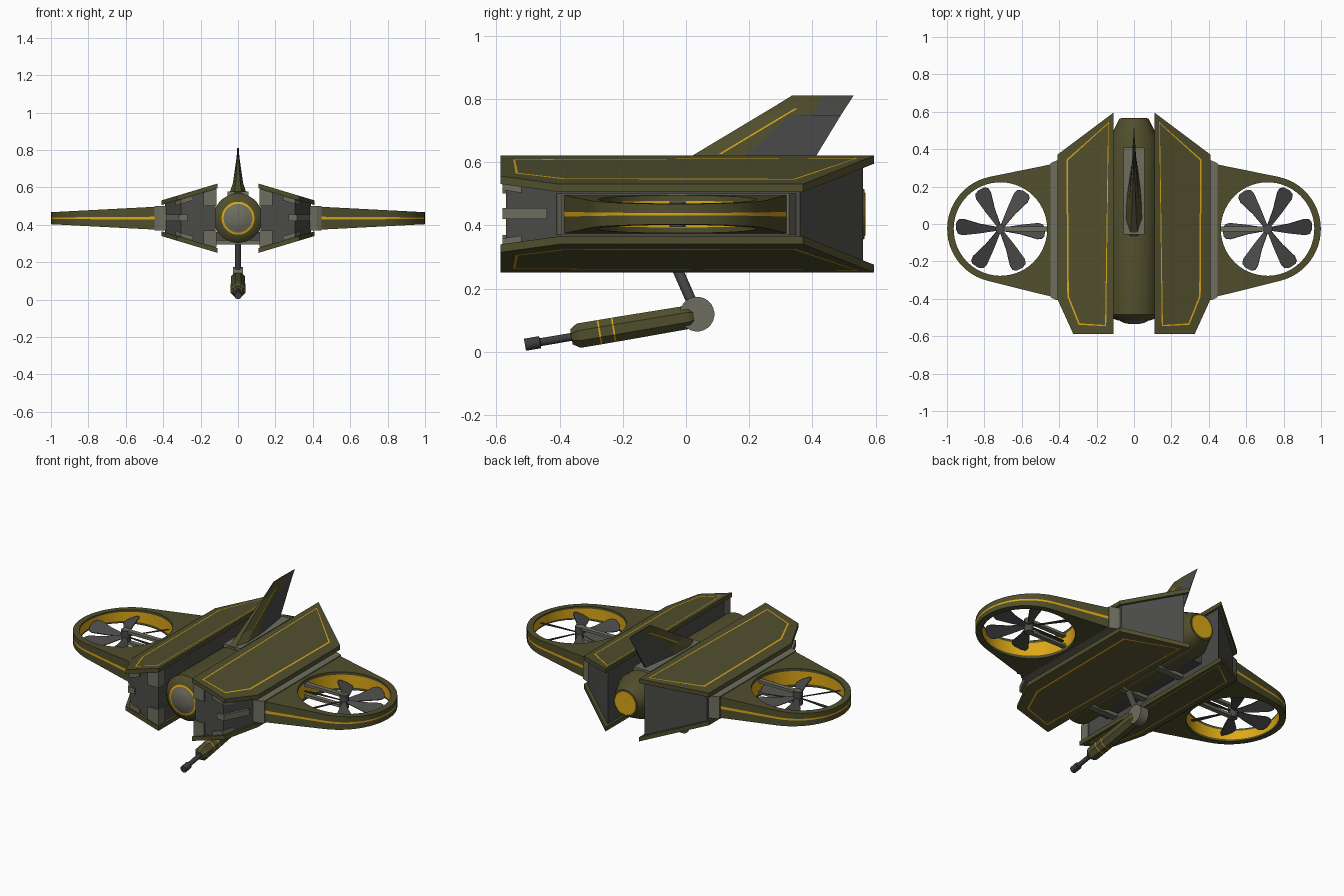
import bpy, bmesh, math
from mathutils import Vector

if "Cube" in bpy.data.objects:
    bpy.data.objects.remove(bpy.data.objects["Cube"])

ZC = 0.435            # height of the body axis
CX, CY = 0.714, -0.027  # rotor centre


def material(name, rgb):
    m = bpy.data.materials.new(name)
    m.diffuse_color = (*rgb, 1)
    m.use_nodes = True
    m.node_tree.nodes["Principled BSDF"].inputs["Base Color"].default_value = m.diffuse_color
    return m


OLIVE, DARK, LIGHT, YELLOW, BLACK = MATS = [
    material("olive", (0.080, 0.077, 0.026)),
    material("dark_grey", (0.070, 0.070, 0.068)),
    material("light_grey", (0.155, 0.155, 0.115)),
    material("amber", (0.72, 0.39, 0.008)),
    material("gunmetal", (0.045, 0.045, 0.045))]


def finish(name, bm, mats, mirror=False, smooth=False):
    bmesh.ops.recalc_face_normals(bm, faces=bm.faces)
    me = bpy.data.meshes.new(name)
    bm.to_mesh(me)
    bm.free()
    ob = bpy.data.objects.new(name, me)
    bpy.context.collection.objects.link(ob)
    for m in mats:
        me.materials.append(m)
    if mirror:
        ob.modifiers.new("mirror", 'MIRROR').use_mirror_merge = False
    if smooth:
        bpy.ops.object.select_all(action='DESELECT')
        ob.select_set(True)
        bpy.context.view_layer.objects.active = ob
        bpy.ops.object.shade_smooth_by_angle(angle=math.radians(35))
    return ob


def slab(name, pts, top, bottom, mats, mirror=True, stripe=0):
    """Outline in plan between two height functions of x; stripe=+1/-1 insets a line on that side."""
    bm = bmesh.new()
    a = [bm.verts.new((x, y, top(x))) for x, y in pts]
    b = [bm.verts.new((x, y, bottom(x))) for x, y in pts]
    face = bm.faces.new(a)
    bm.faces.new(b[::-1])
    n = len(pts)
    for i in range(n):
        j = (i + 1) % n
        bm.faces.new((a[i], b[i], b[j], a[j]))
    if stripe:
        bmesh.ops.recalc_face_normals(bm, faces=bm.faces)
        bmesh.ops.inset_region(bm, faces=[face], thickness=0.057)
        ring = bmesh.ops.inset_region(bm, faces=[face], thickness=0.009)["faces"]
        for f in ring:
            f.material_index = 1
    return finish(name, bm, mats, mirror)


def box(name, x, y, z, mat, mirror=True):
    pts = [(x[0], y[0]), (x[1], y[0]), (x[1], y[1]), (x[0], y[1])]
    return slab(name, pts, lambda _: z[1], lambda _: z[0], [mat], mirror)


def lathe(name, p0, p1, profile, mats, sides=32, mirror=False, smooth=True):
    """Rings of (distance, radius, material of the next band) along p0 -> p1."""
    p0, d = Vector(p0), (Vector(p1) - Vector(p0)).normalized()
    u = d.orthogonal().normalized()
    if abs(d.x) < 0.01:
        u = Vector((1, 0, 0))
    v = d.cross(u)
    bm = bmesh.new()
    rings = []
    for t, r, _ in profile:
        rings.append([bm.verts.new(p0 + d * t + r * (u * math.cos(k) + v * math.sin(k)))
                      for k in (2 * math.pi * (i + 0.5) / sides for i in range(sides))])
    for k in range(len(rings) - 1):
        for i in range(sides):
            j = (i + 1) % sides
            f = bm.faces.new((rings[k][i], rings[k][j], rings[k + 1][j], rings[k + 1][i]))
            f.material_index = profile[k][2]
    bm.faces.new(rings[0]).material_index = profile[0][2]
    bm.faces.new(rings[-1]).material_index = profile[-1][2]
    return finish(name, bm, mats, mirror, smooth)


def rod(name, p0, p1, r, mat, sides=16, mirror=False):
    length = (Vector(p1) - Vector(p0)).length
    return lathe(name, p0, p1, [(0, r, 0), (length, r, 0)], [mat], sides, mirror)


# Fuselage tube with nose dome and amber tail disc
lathe("fuselage", (0, -0.535, ZC), (0, 1, ZC),
      [(0, 0.025, 2), (0.006, 0.055, 2), (0.018, 0.077, 3), (0.020, 0.088, 0), (0.027, 0.108, 0),
       (0.05, 0.132, 0), (0.99, 0.132, 0), (1.10, 0.078, 0), (1.10, 0.070, 3), (1.102, 0.068, 3)], MATS)

# Side pods: grey core between sloping armour plates
plate = [(0.11, -0.587), (0.325, -0.587), (0.41, -0.40), (0.41, 0.37), (0.11, 0.595)]
core = [(0.12, -0.57), (0.305, -0.57), (0.39, -0.395), (0.39, 0.36), (0.12, 0.56)]


def slope(s, drop):
    return lambda x: ZC + s * (0.185 - drop - 0.3 * (x - 0.11))


for s, label in ((1, "upper"), (-1, "lower")):
    slab(label + "_armour", plate, slope(s, 0), slope(s, 0.025), [OLIVE, YELLOW], stripe=s)
    # brackets on the pod fronts
    slab(label + "_inner_bracket", [(0.115, -0.58), (0.185, -0.58), (0.165, -0.52), (0.115, -0.52)],
         slope(s, 0.026), lambda x: ZC + s * 0.065, [LIGHT])
    slab(label + "_outer_bracket", [(0.24, -0.58), (0.305, -0.58), (0.335, -0.52), (0.24, -0.52)],
         slope(s, 0.026), slope(s, 0.05), [LIGHT])
slab("pod_core", core, slope(1, 0.02), slope(-1, 0.02), [DARK])
slab("pod_front_bar", [(0.27, -0.58), (0.315, -0.58), (0.385, -0.44), (0.29, -0.44)],
     lambda x: 0.455, lambda x: 0.42, [LIGHT])

# Belly panel and cross bars
box("belly_panel", (-0.12, 0.12), (-0.36, 0.42), (0.315, 0.36), DARK, False)
for i, y in enumerate((-0.30, -0.05, 0.25)):
    box(f"belly_bar_{i}", (-0.12, 0.12), (y - 0.02, y + 0.02), (0.295, 0.33), LIGHT, False)

# Wing root adapter
slab("wing_root", [(0.385, -0.41), (0.42, -0.405), (0.447, -0.392), (0.447, 0.325), (0.42, 0.337), (0.385, 0.35)],
     lambda x: ZC + 0.066, lambda x: ZC - 0.066, [LIGHT])


# Wing with circular duct: matched outer and inner loops
def outline_radius(a):
    if math.radians(-76) <= a <= math.radians(78.5):
        return 0.285
    r = 9.0
    for n, d in ((math.pi, CX - 0.445), (math.radians(78.5), 0.285), (math.radians(-76), 0.285)):
        c = math.cos(a - n)
        if c > 1e-4:
            r = min(r, d / c)
    return r


def half_height(x):
    return 0.061 - 0.052 * (x - 0.445)


angles = []
stops = [(-76, 78.5, 24), (78.5, 127.8, 8), (127.8, 233.2, 16), (233.2, 284, 8)]
for a0, a1, n in stops:
    angles += [math.radians(a0 + (a1 - a0) * i / n) for i in range(n)]
bm = bmesh.new()
loops = []
for a in angles:
    wrapped = a if a < math.pi else a - 2 * math.pi
    col = []
    for r, rows in ((outline_radius(wrapped), (1, 0.13, -0.13, -1)), (0.25, (-1, -0.7, 0.7, 1))):
        x, y = CX + r * math.cos(a), CY + r * math.sin(a)
        col += [bm.verts.new((x, y, ZC + k * half_height(x))) for k in rows]
    loops.append(col)
for i, col in enumerate(loops):
    nxt = loops[(i + 1) % len(loops)]
    for k in range(8):
        m = (k + 1) % 8
        f = bm.faces.new((col[k], col[m], nxt[m], nxt[k]))
        f.material_index = 1 if k in (1, 5) else 0
finish("ducted_wing", bm, [OLIVE, YELLOW], True, True)

# Rotor: six pitched blades, hub and support struts
bm = bmesh.new()
blade = [(0.02, -0.010), (0.11, -0.030), (0.20, -0.046), (0.225, -0.040), (0.238, -0.015),
         (0.238, 0.020), (0.225, 0.036), (0.20, 0.040), (0.11, 0.020), (0.02, 0.010)]
for i in range(6):
    a = math.radians(60 * i + 4)
    c, s = math.cos(a), math.sin(a)
    bm.faces.new([bm.verts.new((CX + r * c - t * s, CY + r * s + t * c, ZC + 0.45 * t)) for r, t in blade])
rotor = finish("rotor_blades", bm, [DARK], True)
thick = rotor.modifiers.new("thickness", 'SOLIDIFY')
thick.thickness, thick.offset = 0.005, 0
rod("rotor_hub", (CX, CY, ZC - 0.04), (CX, CY, ZC + 0.04), 0.026, DARK, 16, True)
for s, label in ((1, "upper"), (-1, "lower")):
    z = ZC + s * 0.032
    box(label + "_rotor_strut", (0.455, CX + 0.015), (CY - 0.014, CY + 0.014), (z - 0.008, z + 0.008), LIGHT)

# Tail fin: lofted sections, with olive leading part and an amber line
box("fin_base", (-0.055, 0.055), (-0.055, 0.41), (0.53, 0.578), LIGHT, False)
levels = [(0.565, -0.065, 0.13, 0.375, 0.046), (0.625, 0.028, 0.19, 0.415, 0.027),
          (0.745, 0.228, 0.33, 0.488, 0.010), (0.748, 0.233, 0.40, 0.490, 0.0095),
          (0.77, 0.27, 0.412, 0.504, 0.007), (0.81, 0.335, 0.437, 0.53, 0.004)]
bm = bmesh.new()
rows = []
for z, lead, split, tail, w in levels:
    ys = [lead, lead + 0.075, lead + 0.084, split, tail]
    ws = [0.45 * w, w, w, 0.9 * w, 0.15 * w]
    rows.append([bm.verts.new((k, y, z)) for y, k in zip(ys, ws)] +
                [bm.verts.new((-k, y, z)) for y, k in zip(ys[::-1], ws[::-1])])
for q in range(len(rows) - 1):
    for i in range(10):
        j = (i + 1) % 10
        f = bm.faces.new((rows[q][i], rows[q][j], rows[q + 1][j], rows[q + 1][i]))
        if i in (3, 4, 5):
            f.material_index = 1
        elif i in (1, 7) and 1 <= q <= 3:
            f.material_index = 2
bm.faces.new(rows[0])
bm.faces.new(rows[-1])
finish("tail_fin", bm, [OLIVE, DARK, YELLOW])

# Underslung gun: arm, pivot disc, body with amber bands, barrel and muzzle
rod("gun_arm", (0, 0.035, 0.12), (0, -0.06, 0.335), 0.017, DARK)
rod("gun_pivot", (-0.027, 0.035, 0.119), (0.027, 0.035, 0.119), 0.055, LIGHT, 24)
tail, tip = Vector((0, 0.03, 0.113)), Vector((0, -0.51, 0.022))
lathe("gun_body", tail, tip,
      [(0, 0.026, 0), (0.02, 0.040, 0), (0.26, 0.042, 1), (0.265, 0.042, 0), (0.305, 0.042, 1),
       (0.31, 0.042, 0), (0.375, 0.042, 0), (0.398, 0.026, 0)], [OLIVE, YELLOW], 8, smooth=False)
lathe("gun_barrel", tail, tip,
      [(0.38, 0.013, 0), (0.497, 0.013, 0), (0.499, 0.020, 0), (0.547, 0.020, 0)], [BLACK], 12)
